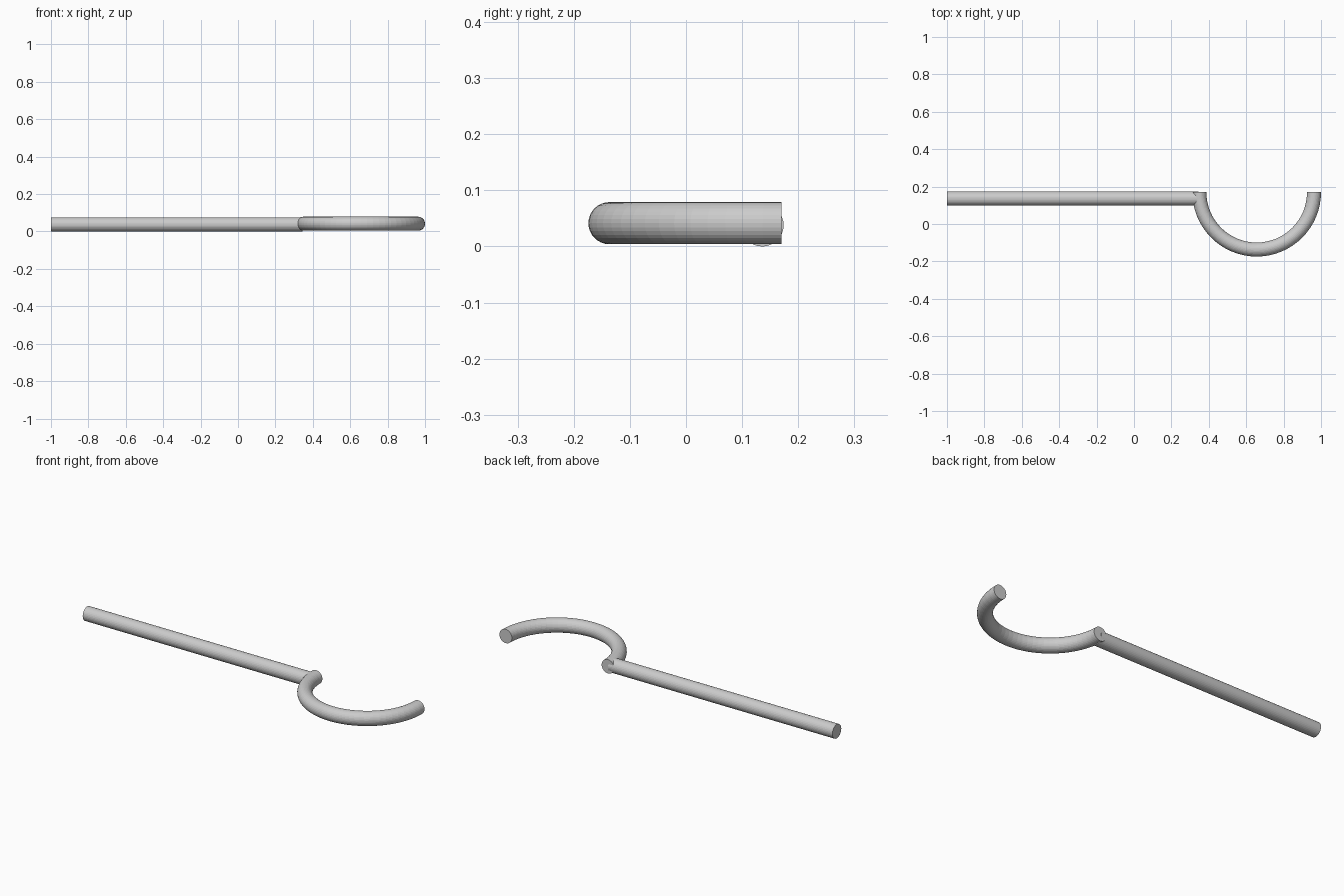
import bpy, bmesh, math
from mathutils import Vector

if "Cube" in bpy.data.objects:
    bpy.data.objects.remove(bpy.data.objects["Cube"])

SIDES = 32


def tube(name, frames, radius):
    """Sweep a capped circle through (centre, sideways direction) frames lying in a flat plane."""
    bm = bmesh.new()
    rings = []
    for centre, side in frames:
        ring = []
        for i in range(SIDES):
            a = 2 * math.pi * i / SIDES
            ring.append(bm.verts.new(centre + radius * (side * math.cos(a) + Vector((0, 0, math.sin(a))))))
        rings.append(ring)
    for r0, r1 in zip(rings, rings[1:]):
        for i in range(SIDES):
            j = (i + 1) % SIDES
            bm.faces.new((r0[i], r0[j], r1[j], r1[i]))
    bm.faces.new(rings[0])
    bm.faces.new(rings[-1])
    bmesh.ops.recalc_face_normals(bm, faces=bm.faces)
    mesh = bpy.data.meshes.new(name)
    bm.to_mesh(mesh)
    bm.free()
    obj = bpy.data.objects.new(name, mesh)
    bpy.context.collection.objects.link(obj)
    return obj


# Straight shank
side = Vector((0, 1, 0))
tube("shank", [(Vector((x, 0.136, 0.038)), side) for x in (-1.0, 0.346)], 0.038)

# Half-circle hook, open towards the back
centre = Vector((0.656, 0.17, 0.0415))
frames = []
for k in range(33):
    a = math.pi * (1 + k / 32)
    out = Vector((math.cos(a), math.sin(a), 0))
    frames.append((centre + out * 0.3065, out))
tube("hook", frames, 0.0375)
